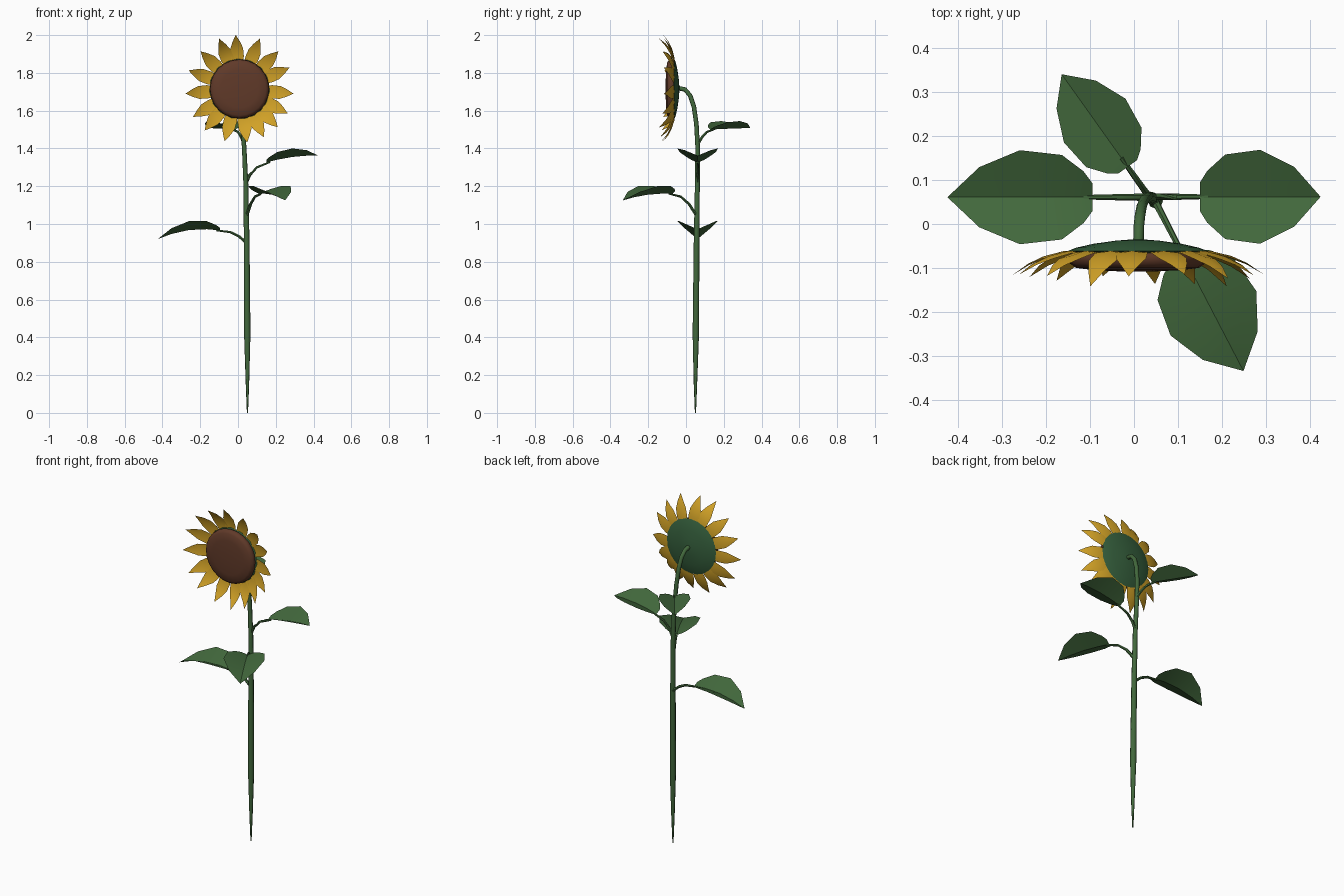
import bpy
import bmesh
import math
import random
from mathutils import Vector

cube = bpy.data.objects.get("Cube")
if cube:
    bpy.data.objects.remove(cube, do_unlink=True)
random.seed(4)


def material(name, rgb):
    m = bpy.data.materials.new(name)
    m.use_nodes = True
    m.diffuse_color = (*rgb, 1)
    bsdf = m.node_tree.nodes["Principled BSDF"]
    bsdf.inputs["Base Color"].default_value = (*rgb, 1)
    bsdf.inputs["Roughness"].default_value = 0.8
    return m


LEAF = material("leaf green", (0.054, 0.138, 0.045))
CALYX = material("deep green", (0.036, 0.115, 0.046))
PETAL = material("petal yellow", (0.64, 0.36, 0.02))
SEED = material("seed brown", (0.118, 0.042, 0.022))


def finish(name, bm, mat, angle=30):
    mesh = bpy.data.meshes.new(name)
    bm.to_mesh(mesh)
    bm.free()
    mesh.materials.append(mat)
    mesh.shade_smooth()
    mesh.set_sharp_from_angle(angle=math.radians(angle))
    obj = bpy.data.objects.new(name, mesh)
    bpy.context.collection.objects.link(obj)
    return obj


def tube(name, points, radii, mat, sides=8, angle=50):
    """Sweep a circle of changing radius along a path, with capped ends."""
    bm = bmesh.new()
    pts = [Vector(p) for p in points]
    rings = []
    for i, p in enumerate(pts):
        t = (pts[min(i + 1, len(pts) - 1)] - pts[max(i - 1, 0)]).normalized()
        u = (Vector((1, 0, 0)) if abs(t.x) < 0.6 else Vector((0, 1, 0)))
        u = (u - t * u.dot(t)).normalized()
        v = t.cross(u)
        ring = []
        for k in range(sides):
            a = math.tau * k / sides
            ring.append(bm.verts.new(p + (u * math.cos(a) + v * math.sin(a)) * radii[i]))
        rings.append(ring)
    for a, b in zip(rings, rings[1:]):
        for k in range(sides):
            n = (k + 1) % sides
            bm.faces.new((a[k], a[n], b[n], b[k]))
    bm.faces.new(rings[0][::-1])
    bm.faces.new(rings[-1])
    return finish(name, bm, mat, angle)


def add_blade(bm, rows, place):
    """Pointed blade folded on its midrib; rows hold length, half width, height, edge lift."""
    previous = None
    for s, w, h, lift in rows:
        mid = bm.verts.new(place(s, 0, h))
        if w:
            row = [bm.verts.new(place(s, w, h + lift)), mid,
                   bm.verts.new(place(s, -w, h + lift))]
        else:
            row = [mid] * 3
        if previous:
            for a in (0, 1):
                corners = [previous[a], previous[a + 1], row[a + 1], row[a]]
                bm.faces.new(list(dict.fromkeys(corners)))
        previous = row


# Stem: pointed foot, long shaft, neck bending forward into the head
stem = [
    (0.050, 0.050, 0.0, 0.003), (0.050, 0.050, 0.15, 0.009),
    (0.049, 0.052, 0.42, 0.017), (0.046, 0.056, 0.9, 0.015),
    (0.042, 0.060, 1.2, 0.013), (0.033, 0.062, 1.4, 0.012),
    (0.024, 0.055, 1.53, 0.012), (0.018, 0.042, 1.62, 0.012),
    (0.014, 0.022, 1.68, 0.012), (0.011, -0.005, 1.712, 0.012),
    (0.010, -0.045, 1.72, 0.012),
]
tube("stem", [p[:3] for p in stem], [p[3] for p in stem], LEAF)

# Leaves: arched stalk plus a heart-shaped blade
OUTLINE = [(0, 0.3), (0.06, 0.55), (0.21, 0.9), (0.5, 1), (0.78, 0.64), (1, 0)]


def leaf(name, origin, heading, stalk, span, heights, width, lift):
    a = math.radians(heading)
    along = Vector((math.cos(a), math.sin(a), 0))
    side = Vector((-along.y, along.x, 0))
    start = Vector((*origin, 0))

    def place(s, w, h):
        return start + along * s + side * w + Vector((0, 0, h))

    tube(name + "_stalk", [place(s, 0, z) for s, z in stalk],
         [0.009, 0.008, 0.007, 0.005], LEAF, sides=6)
    base, middle, tip = heights
    rows = []
    for t, w in OUTLINE:
        # Quadratic midrib through the base, middle and tip heights
        z = (base * (1 - t) * (1 - 2 * t) + middle * 4 * t * (1 - t)
             + tip * t * (2 * t - 1))
        rows.append((span[0] + (span[1] - span[0]) * t, w * width, z, w * lift))
    bm = bmesh.new()
    add_blade(bm, rows, place)
    bmesh.ops.reverse_faces(bm, faces=bm.faces[:])
    finish(name + "_blade", bm, LEAF)


leaf("right_leaf", (0.045, 0.061), 180,
     [(0, 0.9), (0.04, 0.935), (0.085, 0.957), (0.16, 0.966)],
     (0.14, 0.47), (0.965, 0.968, 0.92), 0.107, 0.047)
leaf("left_leaf", (0.04, 0.062), 0,
     [(0, 1.21), (0.022, 1.26), (0.06, 1.3), (0.13, 1.328)],
     (0.11, 0.385), (1.325, 1.355, 1.362), 0.107, 0.045)
leaf("front_leaf", (0.048, 0.052), -62.5,
     [(0, 1.05), (0.04, 1.105), (0.09, 1.145), (0.16, 1.16)],
     (0.14, 0.436), (1.16, 1.155, 1.125), 0.11, 0.045)
leaf("back_leaf", (0.035, 0.061), 125.5,
     [(0, 1.42), (0.03, 1.46), (0.06, 1.487), (0.11, 1.502)],
     (0.085, 0.344), (1.5, 1.505, 1.508), 0.086, 0.04)

# Flower head: green dome behind, brown seed cushion in front
HEAD = Vector((0.008, 0, 1.715))


def dome(name, profile, mat):
    tube(name, [HEAD + Vector((0, y, 0)) for y, r in profile],
         [r for y, r in profile], mat, sides=24)


dome("calyx", [(-0.035, 0.012), (-0.038, 0.05), (-0.045, 0.1),
               (-0.054, 0.14), (-0.062, 0.16), (-0.068, 0.15)], CALYX)
dome("seed_disc", [(-0.062, 0.15), (-0.075, 0.157), (-0.09, 0.154),
                   (-0.1, 0.14), (-0.105, 0.1), (-0.108, 0.04)], SEED)

# Petals: slightly uneven ring curling forward
ANGLES = [94, 68, 44, 23, -5, -27, -45, -63, -82, -106, -130, -149, -175, 160, 136, 112]
bm = bmesh.new()
for degrees in ANGLES:
    a = math.radians(degrees)
    out = Vector((math.cos(a), 0, math.sin(a)))
    side = Vector((-out.z, 0, out.x))
    curl = random.uniform(0.75, 1.25)
    rows = [(0.13, 0.026, 0.06, 0.002), (0.17, 0.035, 0.062, 0.004),
            (0.215, 0.034, 0.062 + 0.014 * curl, 0.005),
            (0.25, 0.02, 0.062 + 0.034 * curl, 0.003),
            (0.287, 0, 0.062 + 0.066 * curl, 0)]
    add_blade(bm, rows, lambda s, w, h: HEAD + out * s + side * w - Vector((0, h, 0)))
bmesh.ops.reverse_faces(bm, faces=bm.faces[:])
finish("petals", bm, PETAL)
